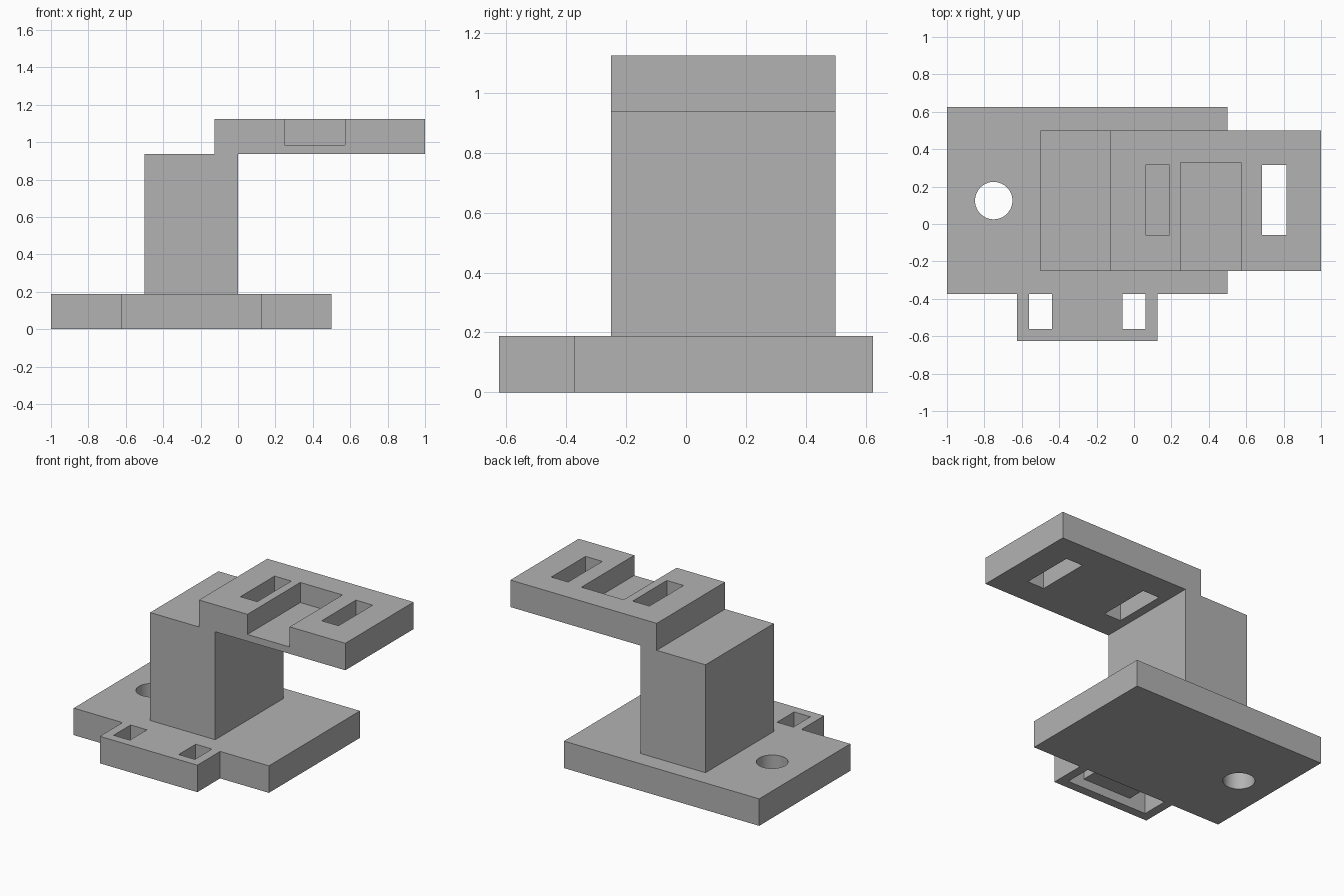
import bpy
import bmesh
import math
from mathutils import Vector

default = bpy.data.objects.get("Cube")
if default:
    bpy.data.objects.remove(default, do_unlink=True)

grey = bpy.data.materials.new("plain grey")
grey.use_nodes = True
GREY = (0.45, 0.45, 0.45, 1)
grey.diffuse_color = GREY
grey.node_tree.nodes["Principled BSDF"].inputs["Base Color"].default_value = GREY


def finish(name, bm):
    bmesh.ops.recalc_face_normals(bm, faces=bm.faces)
    mesh = bpy.data.meshes.new(name)
    bm.to_mesh(mesh)
    bm.free()
    mesh.materials.append(grey)
    obj = bpy.data.objects.new(name, mesh)
    bpy.context.collection.objects.link(obj)
    return obj


def extrude(name, points, direction):
    """Solid made by sweeping a flat outline along a direction."""
    bm = bmesh.new()
    face = bm.faces.new([bm.verts.new(p) for p in points])
    swept = bmesh.ops.extrude_face_region(bm, geom=[face])["geom"]
    verts = [g for g in swept if isinstance(g, bmesh.types.BMVert)]
    bmesh.ops.translate(bm, verts=verts, vec=Vector(direction))
    return finish(name, bm)


def box(name, x0, x1, y0, y1, z0, z1):
    outline = [(x0, y0, z0), (x1, y0, z0), (x1, y1, z0), (x0, y1, z0)]
    return extrude(name, outline, (0, 0, z1 - z0))


def cut(body, cutter):
    """Subtract the cutter from the body, then discard the cutter."""
    cutter.hide_render = True
    mod = body.modifiers.new("cut", 'BOOLEAN')
    mod.operation = 'DIFFERENCE'
    mod.solver = 'EXACT'
    mod.object = cutter
    bpy.ops.object.select_all(action='DESELECT')
    bpy.context.view_layer.objects.active = body
    body.select_set(True)
    bpy.ops.object.modifier_apply(modifier=mod.name)
    bpy.data.objects.remove(cutter, do_unlink=True)


THICK = 0.1875
FRONT, BACK = -0.375, 0.625      # base plate depth
TAB = -0.625                     # front edge of the tab
ARM_FRONT, ARM_BACK = -0.25, 0.5
ARM_LOW, ARM_TOP = 0.9375, 1.125

# Base plate with a front tab
outline = [(-1, FRONT), (-0.625, FRONT), (-0.625, TAB), (0.125, TAB),
           (0.125, FRONT), (0.5, FRONT), (0.5, BACK), (-1, BACK)]
base = extrude("base_plate", [(x, y, 0) for x, y in outline], (0, 0, THICK))

# Strap channel under the tab, with a slot up through it at each end
cut(base, box("channel_cutter", -0.5625, 0.0625, -0.5625, FRONT, -0.1, 0.0625))
for x in (-0.5, 0):
    cut(base, box("tab_slot_cutter", x - 0.0625, x + 0.0625,
                  -0.5625, FRONT, -0.1, 0.3))

# Round mounting hole
bm = bmesh.new()
bmesh.ops.create_cone(bm, cap_ends=True, segments=64, radius1=0.1, radius2=0.1, depth=1)
bmesh.ops.translate(bm, verts=bm.verts, vec=(-0.75, 0.125, 0))
cut(base, finish("round_cutter", bm))

# Post and overhanging arm as one stepped profile
profile = [(-0.5, THICK), (0, THICK), (0, ARM_LOW), (1, ARM_LOW), (1, ARM_TOP),
           (-0.125, ARM_TOP), (-0.125, ARM_LOW), (-0.5, ARM_LOW)]
arm = extrude("post_and_arm", [(x, ARM_FRONT, z) for x, z in profile],
              (0, ARM_BACK - ARM_FRONT, 0))

# Notch in the arm, open to the front and top
cut(arm, box("notch_cutter", 0.2475, 0.5725, -0.5, 0.33, 0.985, 1.3))

# Through slots on both sides of the notch
for x in (0.125, 0.75):
    cut(arm, box("arm_slot_cutter", x - 0.0645, x + 0.0645, -0.06, 0.315, 0.8, 1.3))

# Smooth only the round hole wall
for obj in (base, arm):
    bpy.ops.object.select_all(action='DESELECT')
    bpy.context.view_layer.objects.active = obj
    obj.select_set(True)
    bpy.ops.object.shade_smooth_by_angle(angle=math.radians(30))
